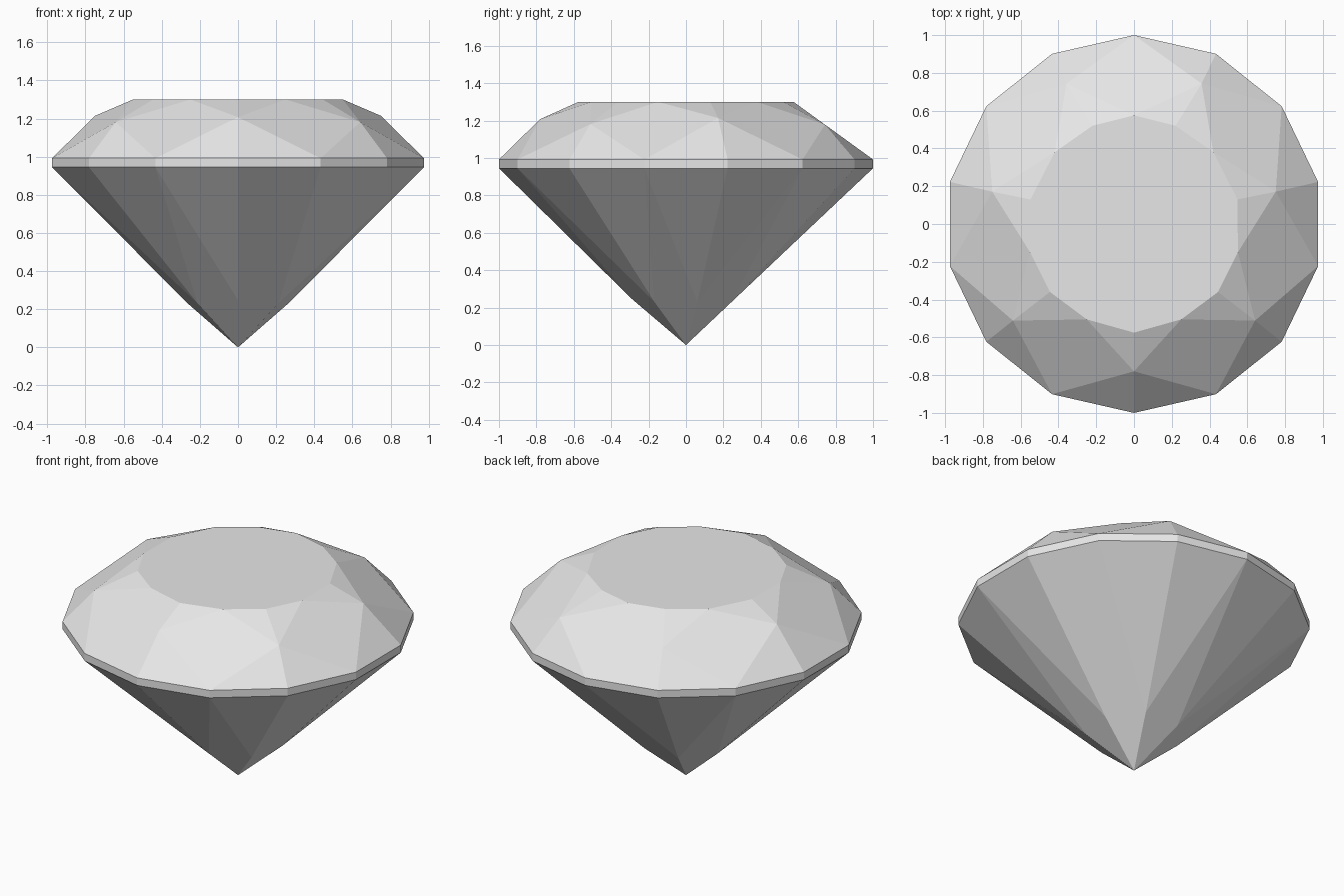
import bpy
import bmesh
import math
from mathutils import Vector

if "Cube" in bpy.data.objects:
    bpy.data.objects.remove(bpy.data.objects["Cube"], do_unlink=True)

SIDES = 14
STEP = 2 * math.pi / SIDES
GIRDLE_LOW, GIRDLE_TOP, TABLE_Z = 0.945, 0.992, 1.30
TABLE_RADIUS = 0.575
COS_STEP = math.cos(STEP)

stone = bpy.data.materials.new("pale grey stone")
stone.use_nodes = True
stone.diffuse_color = (0.8, 0.8, 0.8, 1)
stone.node_tree.nodes["Principled BSDF"].inputs["Base Color"].default_value = (0.8, 0.8, 0.8, 1)


def polar(k, radius, z):
    """Point k steps round from the front."""
    a = k * STEP - math.pi / 2
    return Vector((radius * math.cos(a), radius * math.sin(a), z))


def build(name, polygons):
    """Flat-shaded object from polygons, sharing equal corners."""
    bm = bmesh.new()
    for points in polygons:
        bm.faces.new([bm.verts.new(p) for p in points])
    bmesh.ops.remove_doubles(bm, verts=bm.verts, dist=0.0001)
    mesh = bpy.data.meshes.new(name)
    bm.to_mesh(mesh)
    bm.free()
    mesh.materials.append(stone)
    obj = bpy.data.objects.new(name, mesh)
    bpy.context.collection.objects.link(obj)
    return obj


# Rings of corners
low = [polar(k, 1, GIRDLE_LOW) for k in range(SIDES)]
top = [polar(k, 1, GIRDLE_TOP) for k in range(SIDES)]

# Slightly uneven table outline, one half mirrored across x
half = [(0, -0.575), (0.25, -0.505), (0.445, -0.36), (0.55, -0.15),
        (0.548, 0.13), (0.42, 0.38), (0.22, 0.52), (0, 0.575)]
outline = half + [(-x, y) for x, y in half[-2:0:-1]]
table = [Vector((x, y, TABLE_Z)) for x, y in outline]

# Crown corners lie on the planes of the kite facets
crown_radii = [0.78, 0.82, 0.77, 0.825]
crown_radii += crown_radii[:0:-1]
slope = (TABLE_Z - GIRDLE_TOP) / (1 - TABLE_RADIUS)
mid = [polar(2 * k, r, GIRDLE_TOP + slope * (1 - r * COS_STEP))
       for k, r in enumerate(crown_radii)]

# Pavilion corners, also on kite facet planes
culet = Vector((0, 0, 0))
pav = [polar(2 * k, 0.29 if k == 0 else 0.272,
             GIRDLE_LOW * COS_STEP * (0.29 if k == 0 else 0.272))
       for k in range(SIDES // 2)]

crown_faces, pavilion_faces, girdle_faces = [], [], []
for k in range(SIDES // 2):
    n = (k + 1) % (SIDES // 2)
    a, b, c = 2 * k - 1, 2 * k, 2 * k + 1
    m, p = mid[k], pav[k]
    crown_faces += [
        (m, top[a], top[b]), (m, top[b], top[c]),          # girdle facets
        (table[a], m, table[b]), (table[b], m, table[c]),  # star facets
        (table[c], m, top[c], mid[n]),                     # kite facet
    ]
    pavilion_faces += [
        (p, low[b], low[a]), (p, low[c], low[b]),          # lower girdle facets
        (culet, pav[n], low[c], p),                        # pavilion main facet
    ]
for k in range(SIDES):
    n = (k + 1) % SIDES
    girdle_faces.append((low[k], low[n], top[n], top[k]))

build("crown", crown_faces + [table])
build("girdle", girdle_faces)
build("pavilion", pavilion_faces)
